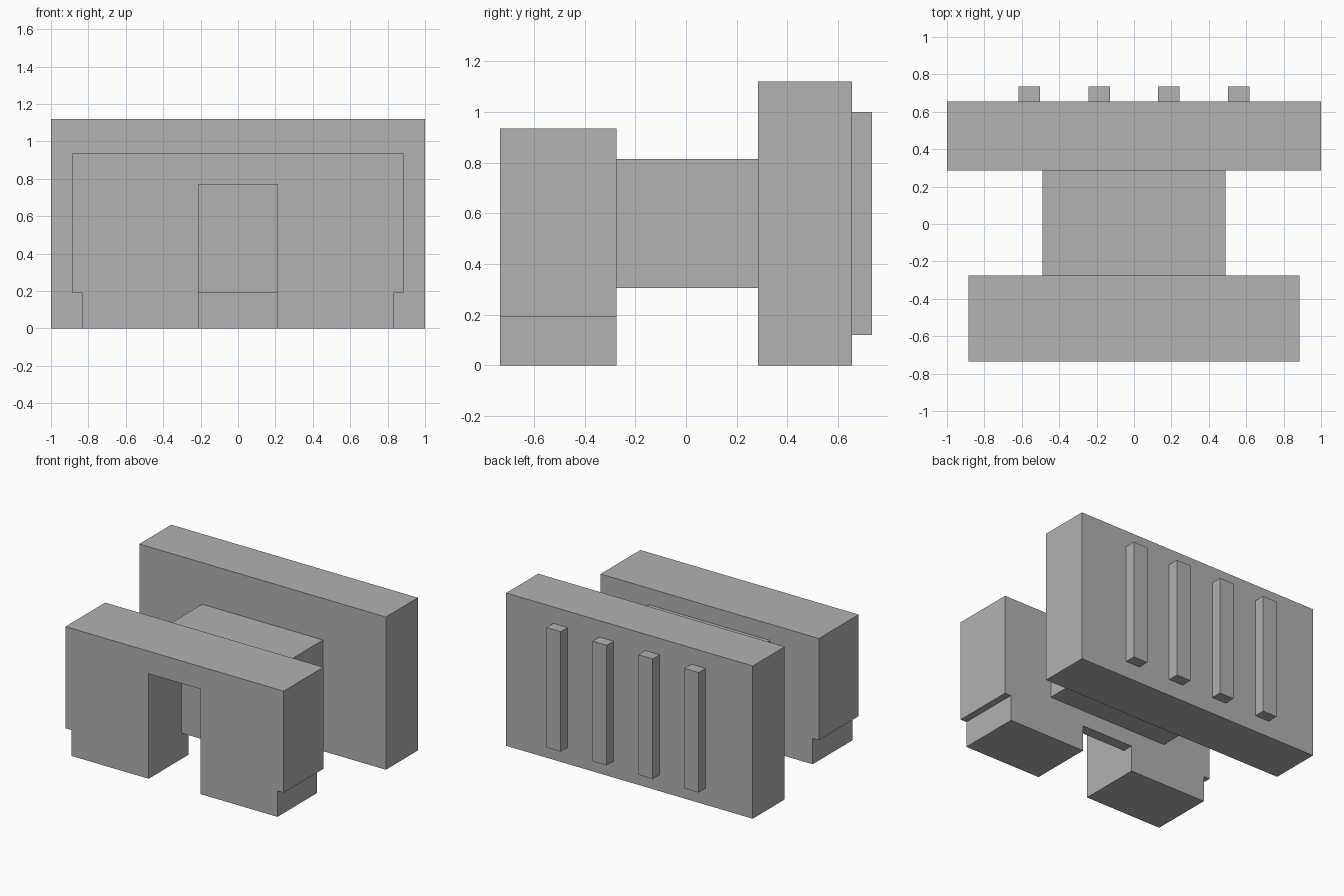
import bpy
import bmesh

default = bpy.data.objects.get("Cube")
if default:
    bpy.data.objects.remove(default, do_unlink=True)

# Single plain grey
GREY = (0.445, 0.445, 0.445, 1.0)
grey = bpy.data.materials.new("plain_grey")
grey.use_nodes = True
grey.diffuse_color = GREY
grey.node_tree.nodes["Principled BSDF"].inputs["Base Color"].default_value = GREY


def extrude_profile(name, profile, y0, y1):
    """Extrude an (x, z) outline along y."""
    bm = bmesh.new()
    face = bm.faces.new([bm.verts.new((x, y0, z)) for x, z in profile])
    ext = bmesh.ops.extrude_face_region(bm, geom=[face])
    moved = [v for v in ext["geom"] if isinstance(v, bmesh.types.BMVert)]
    bmesh.ops.translate(bm, verts=moved, vec=(0, y1 - y0, 0))
    bmesh.ops.recalc_face_normals(bm, faces=bm.faces)
    mesh = bpy.data.meshes.new(name)
    bm.to_mesh(mesh)
    bm.free()
    mesh.materials.append(grey)
    obj = bpy.data.objects.new(name, mesh)
    bpy.context.collection.objects.link(obj)
    return obj


def box(name, x0, x1, y0, y1, z0, z1):
    outline = [(x0, z0), (x1, z0), (x1, z1), (x0, z1)]
    return extrude_profile(name, outline, y0, y1)


FRONT, FRONT_BACK = -0.735, -0.275
WALL, WALL_BACK, BACK = 0.285, 0.655, 0.735

# Front block: mirrored arch outline with stepped-in feet and a central doorway
half = [(0.21, 0.77), (0.21, 0), (0.835, 0), (0.835, 0.19), (0.885, 0.19), (0.885, 0.935)]
outline = half + [(-x, z) for x, z in reversed(half)]
extrude_profile("front_block", outline, FRONT, FRONT_BACK)

# Panel closing the rear of the doorway above foot height
box("doorway_back_panel", -0.21, 0.21, -0.355, FRONT_BACK, 0.19, 0.77)

# Raised link between the front block and the rear wall
box("connecting_block", -0.49, 0.49, FRONT_BACK, WALL, 0.305, 0.815)

# Tall rear wall
box("rear_wall", -1, 1, WALL, WALL_BACK, 0, 1.12)

# Four evenly spaced ribs on the back of the wall
for i in range(4):
    cx = (i - 1.5) * 0.373
    box(f"rear_rib_{i + 1}", cx - 0.058, cx + 0.058, WALL_BACK, BACK, 0.12, 1.0)
